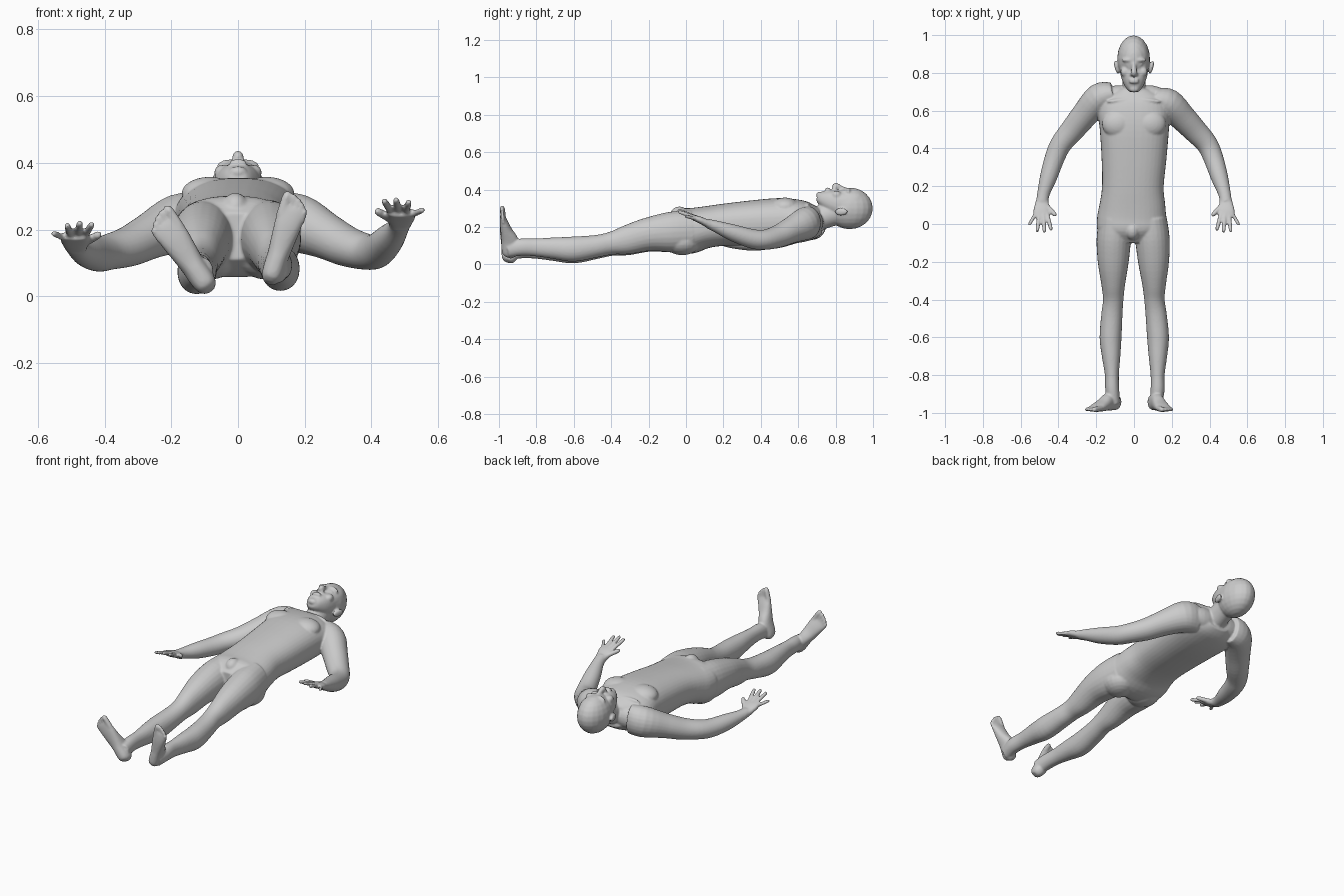
import bpy, bmesh
from math import cos, sin, pi, copysign
from mathutils import Vector, Matrix

bm = bmesh.new()


def spline(rows, steps=4):
    """Catmull-Rom interpolation of section rows."""
    rows = [Vector(r) for r in rows]
    out = []
    for i in range(len(rows) - 1):
        a, b, c, d = (rows[max(i - 1, 0)], rows[i], rows[i + 1], rows[min(i + 2, len(rows) - 1)])
        for k in range(steps):
            t = k / steps
            out.append(0.5 * (2 * b + (c - a) * t + (2 * a - 5 * b + 4 * c - d) * t ** 2
                              + (3 * b - a - 3 * c + d) * t ** 3))
    return out + [rows[-1]]


def loft(rows, hint=(0, 0, 1), power=2.0, n=24):
    """Closed tube through rows of (x, y, z, half width, half height)."""
    rows = spline(rows)
    pts = [Vector(r[:3]) for r in rows]
    rings = []
    for i, r in enumerate(rows):
        t = (pts[min(i + 1, len(pts) - 1)] - pts[max(i - 1, 0)]).normalized()
        side = t.cross(Vector(hint)).normalized()
        up = side.cross(t)
        ring = []
        for k in range(n):
            c, s = cos(2 * pi * k / n), sin(2 * pi * k / n)
            u = copysign(abs(c) ** (2 / power), c) * r[3]
            v = copysign(abs(s) ** (2 / power), s) * r[4]
            ring.append(bm.verts.new(pts[i] + side * u + up * v))
        rings.append(ring)
    faces = [bm.faces.new(rings[0]), bm.faces.new(rings[-1][::-1])]
    for a, b in zip(rings, rings[1:]):
        for k in range(n):
            m = (k + 1) % n
            faces.append(bm.faces.new((a[k], b[k], b[m], a[m])))
    bmesh.ops.recalc_face_normals(bm, faces=faces)


def ball(loc, size, rot=(0, 'X')):
    m = Matrix.Translation(loc) @ Matrix.Rotation(rot[0], 4, rot[1]) @ Matrix.Diagonal((*size, 1))
    bmesh.ops.create_uvsphere(bm, u_segments=20, v_segments=12, radius=1, matrix=m)


def finger(a, b, r):
    a, b = Vector(a), Vector(b)
    d = (b - a).normalized() * r
    loft([(*a, r, r), (*(a.lerp(b, 0.5)), r, r), (*(b - d * 0.8), r * .9, r * .9), (*b, r * .4, r * .4)], n=12)


# torso
loft([(-.01, -.10, .18, .10, .07), (-.012, -.04, .18, .175, .115), (-.012, .02, .18, .184, .122),
      (-.008, .10, .198, .174, .112), (-.006, .20, .212, .163, .112), (0, .35, .222, .172, .12),
      (.002, .50, .23, .183, .125), (0, .60, .231, .19, .116), (0, .67, .23, .165, .098),
      (0, .72, .235, .085, .07)], power=2.4, n=40)
for s in (-1, 1):
    ball((s * .085, .53, .308), (.085, .075, .05))        # chest
    ball((s * .085, -.02, .122), (.09, .10, .072))        # buttock
    ball((s * .075, .68, .225), (.10, .055, .065))        # shoulder slope
    ball((s * .07, .655, .315), (.075, .012, .018), (s * -.1, 'Z'))   # collar bone
ball((-.008, -.035, .265), (.04, .05, .045))              # groin

# neck and head
loft([(0, .62, .22, .075, .07), (0, .70, .243, .063, .066), (0, .76, .265, .06, .066),
      (0, .84, .29, .06, .07)])
ball((-.002, .875, .30), (.087, .124, .111))
loft([(0, .702, .362, .024, .018), (0, .722, .355, .043, .038), (0, .77, .34, .066, .062),
      (0, .83, .322, .077, .075), (0, .90, .318, .078, .082), (0, .94, .31, .06, .07)], power=2.3)
# nose, lips, chin
loft([(0, .872, .392, .010, .012), (0, .83, .407, .012, .014), (0, .802, .419, .017, .018),
      (0, .791, .41, .012, .014)])
ball((0, .793, .404), (.023, .013, .013))
for y in (.751, .763):
    ball((0, y, .400), (.027, .007, .012))
ball((0, .716, .372), (.028, .02, .018))
for s in (-1, 1):
    ball((s * .034, .868, .394), (.032, .012, .016), (s * .25, 'Y'))     # brow
    ball((s * .048, .805, .372), (.024, .026, .022))                     # cheek
    ball((s * .033, .846, .388), (.014, .010, .010))                     # eye
    ball((s * .092, .83, .282), (.011, .036, .021), (s * -.25, 'Z'))     # ear

# legs: x, y, z, half width, half height
LEG = [(.10, .03, .18, .085, .11), (.107, -.08, .172, .091, .108), (.11, -.20, .158, .082, .09),
       (.11, -.32, .125, .063, .077), (.11, -.40, .107, .054, .061), (.117, -.48, .09, .056, .060),
       (.124, -.60, .073, .058, .067), (.121, -.70, .076, .049, .058), (.117, -.80, .079, .037, .048),
       (.115, -.88, .079, .037, .046), (.105, -.95, .068, .032, .045)]
# foot: position along the sole, y, half width, half thickness
FOOT = [(-.06, -.952, .016, .018), (0, -.948, .030, .036), (.12, -.943, .036, .043),
        (.35, -.942, .037, .046), (.6, -.96, .042, .032), (.8, -.972, .046, .023),
        (.95, -.980, .044, .014), (1.02, -.982, .038, .010)]
for s in (-1, 1):
    right = s > 0
    rows = []
    for x, y, z, w, h in LEG:
        t = (.03 - y)
        rows.append((s * (x + (-.012 + .024 * t if right else 0)), y,
                     z + (.015 * min(1, t) if right else 0), w, h))
    loft(rows, power=2.1)
    heel, toe = (((.098, .052), (.165, .262)) if right else ((-.092, .028), (-.218, .215)))
    heel, toe = Vector(heel), Vector(toe)
    d = (toe - heel).normalized()
    big = Vector((d.y, -d.x)) * -s       # direction towards the big toe
    k = .9 if right else 1
    loft([(heel.x + (toe - heel).x * f, y, heel.y + (toe - heel).y * f, w * k, h)
          for f, y, w, h in FOOT], hint=(0, 1, 0), power=2.3)
    # toes
    for off, ln, r in ((.032, .046, .015), (.010, .044, .0105), (-.008, .036, .010),
                       (-.024, .026, .010), (-.039, .013, .010)):
        a = toe + big * off * k - d * .03
        b = toe + big * off * k + d * ln
        finger((a.x, -.976, a.y), (b.x, -.984, b.y), r)

# arms: x, y, z, half width, half height
ARM = [(.11, .66, .225, .06, .085), (.18, .637, .218, .080, .088), (.26, .56, .182, .071, .070),
       (.325, .492, .150, .064, .061), (.385, .425, .133, .057, .054), (.418, .355, .137, .053, .052),
       (.452, .25, .170, .046, .045), (.478, .165, .202, .034, .032), (.487, .115, .220, .032, .025)]
PALM = [(.484, .14, .210, .030, .024), (.487, .105, .224, .037, .020), (.489, .07, .240, .044, .018),
        (.490, .035, .252, .043, .014)]
FINGERS = [((.460, .055, .250), (.437, -.035, .288), .011), ((.480, .055, .252), (.474, -.045, .291), .011),
           ((.502, .055, .250), (.513, -.044, .284), .011), ((.521, .055, .244), (.557, -.008, .260), .010),
           ((.465, .10, .228), (.412, .042, .258), .013)]
for s in (-1, 1):
    def place(p):
        x, y, z = p[:3]
        if s < 0:                        # left forearm lies lower, left shoulder higher
            z -= .07 * min(1, max(0, (.40 - y) / .27))
            y += .03 * min(1, max(0, (y - .45) / .18))
        return (s * x, y, z, *p[3:])
    loft([place(p) for p in ARM])
    loft([place(p) for p in PALM], power=2.5)
    for a, b, r in FINGERS:
        finger(place(a), place(b), r)

# fuse all parts into one skin
mesh = bpy.data.meshes.new("human_body")
bm.to_mesh(mesh)
bm.free()
body = bpy.data.objects.new("human_body", mesh)
bpy.context.collection.objects.link(body)
skin = body.modifiers.new("skin", 'REMESH')
skin.mode = 'VOXEL'
skin.voxel_size = .0055
skin.use_smooth_shade = True
soft = body.modifiers.new("soften", 'SMOOTH')
soft.factor = .5
soft.iterations = 6
